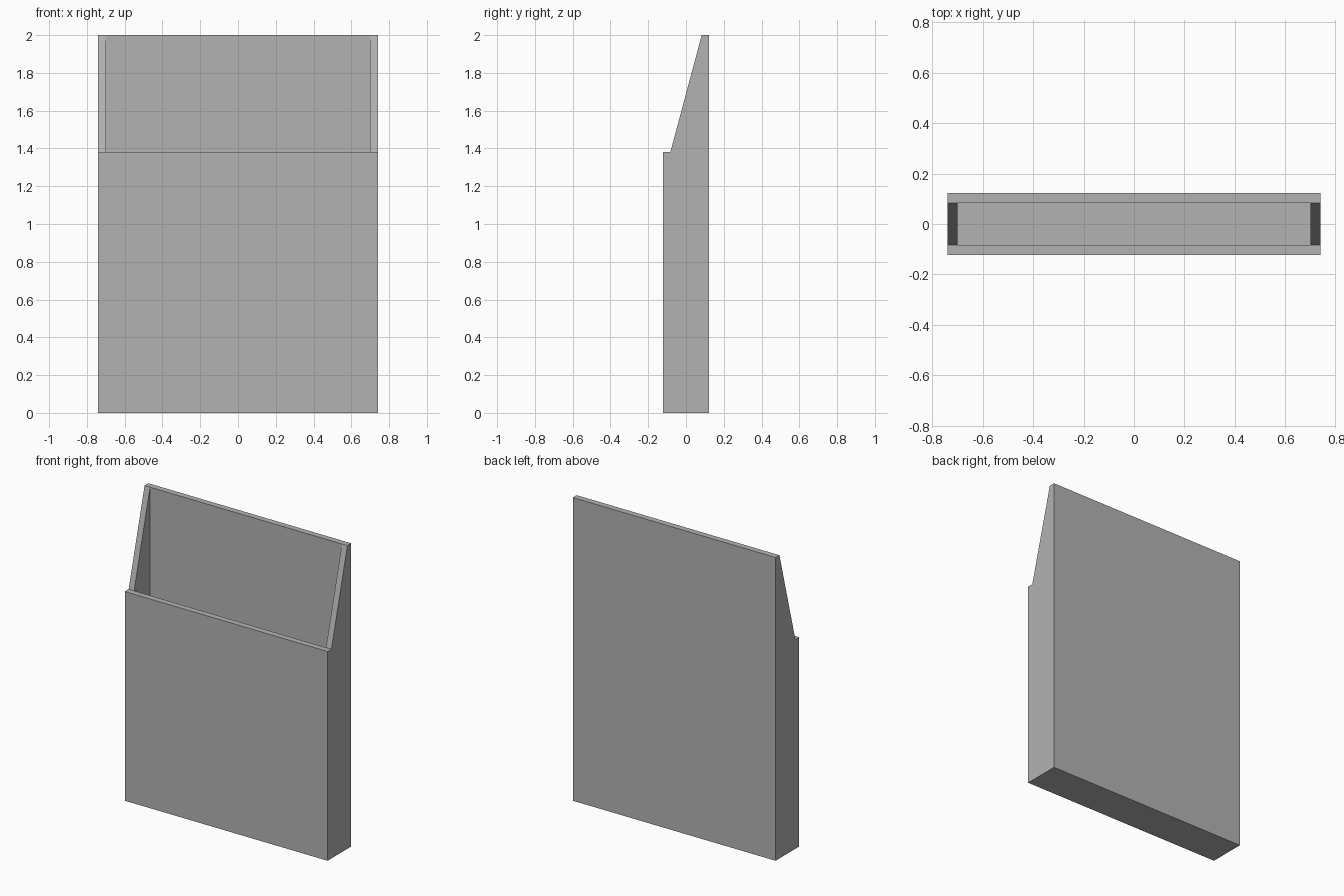
import bpy
import bmesh

cube = bpy.data.objects.get("Cube")
if cube:
    bpy.data.objects.remove(cube, do_unlink=True)

# Overall size, wall thickness and lip height
W, D, H, T, LIP = 0.74, 0.123, 2.0, 0.04, 1.38

grey = bpy.data.materials.new("plain grey")
grey.use_nodes = True
colour = (0.45, 0.45, 0.45, 1)
grey.diffuse_color = colour
grey.node_tree.nodes["Principled BSDF"].inputs["Base Color"].default_value = colour


def panel(name, profile, x0, x1):
    """Extrude a (y, z) side profile from x0 to x1."""
    bm = bmesh.new()
    face = bm.faces.new([bm.verts.new((x0, y, z)) for y, z in profile])
    ext = bmesh.ops.extrude_face_region(bm, geom=[face])
    moved = [v for v in ext["geom"] if isinstance(v, bmesh.types.BMVert)]
    bmesh.ops.translate(bm, verts=moved, vec=(x1 - x0, 0, 0))
    bmesh.ops.recalc_face_normals(bm, faces=bm.faces)
    mesh = bpy.data.meshes.new(name)
    bm.to_mesh(mesh)
    bm.free()
    mesh.materials.append(grey)
    obj = bpy.data.objects.new(name, mesh)
    bpy.context.collection.objects.link(obj)


def slab(name, y0, y1, z0, z1, half):
    panel(name, [(y0, z0), (y1, z0), (y1, z1), (y0, z1)], -half, half)


# Full-width front and back walls, floor between them
slab("front_wall", -D, -D + T, 0, LIP, W)
slab("back_wall", D - T, D, 0, H, W)
slab("floor", -D + T, D - T, 0, T, W - T)

# Side walls with the sloping top edge
slope = [(-D + T, 0), (D - T, 0), (D - T, H), (-D + T, LIP)]
panel("left_wall", slope, W - T, W)
panel("right_wall", slope, -W, -W + T)
